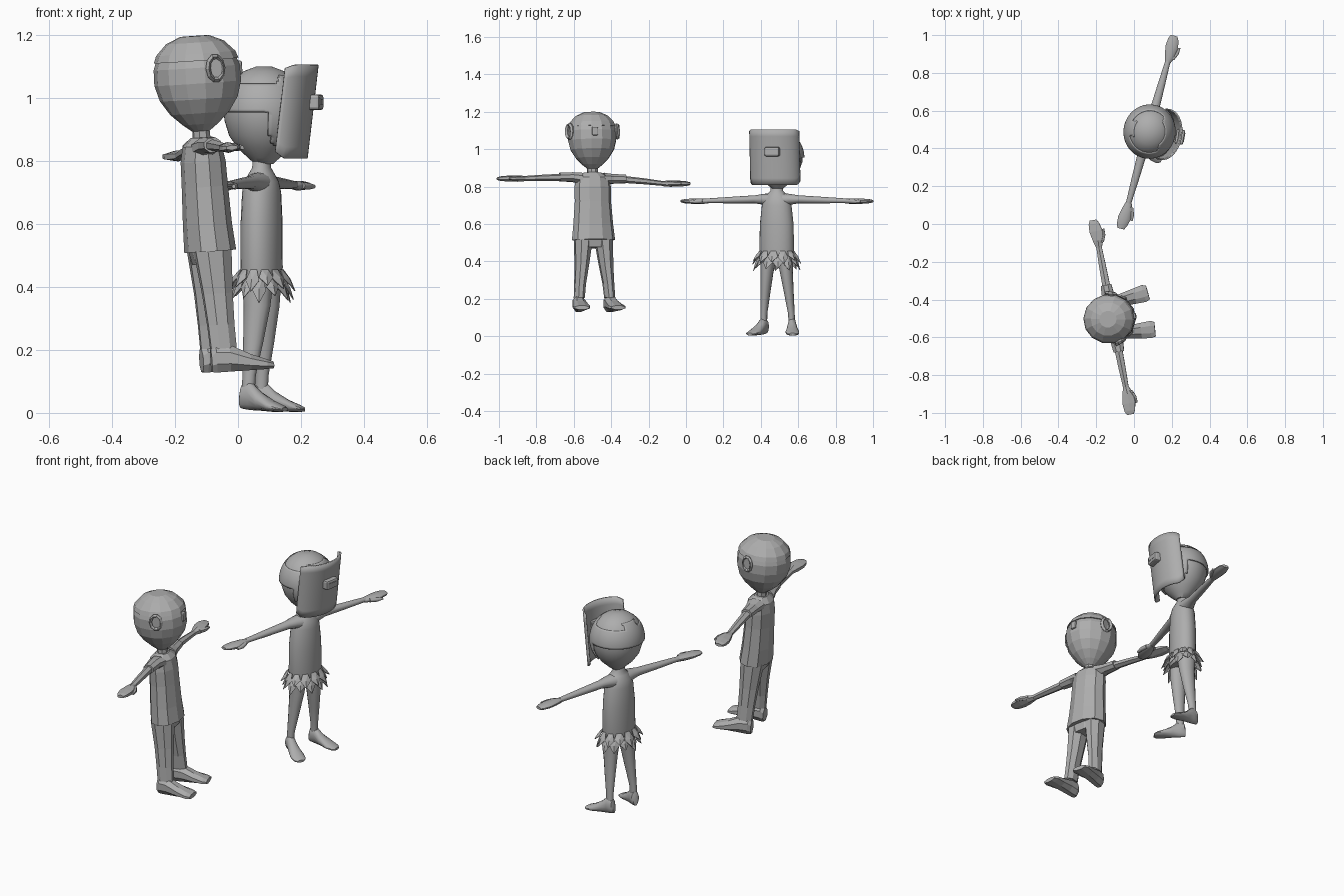
import bpy, bmesh, math
from mathutils import Matrix, Vector

if "Cube" in bpy.data.objects:
    bpy.data.objects.remove(bpy.data.objects["Cube"])

# The whole model is one plain grey
GREY = bpy.data.materials.new("plain grey")
GREY.diffuse_color = (.42, .42, .42, 1)
GREY.use_nodes = True
GREY.node_tree.nodes["Principled BSDF"].inputs["Base Color"].default_value = GREY.diffuse_color

# Each figure is built facing +x around its own origin, then placed
A = Matrix.Translation((-.056, -.488, 0)) @ Matrix.Rotation(math.radians(11), 4, 'Z') @ Matrix.Rotation(math.radians(-4), 4, 'Y')
B = Matrix.Translation((.075, .485, 0)) @ Matrix.Rotation(math.radians(-15.5), 4, 'Z')

def finish(bm, name, M, smooth=False, thick=0):
    bmesh.ops.recalc_face_normals(bm, faces=bm.faces)
    bm.transform(M)
    me = bpy.data.meshes.new(name)
    bm.to_mesh(me)
    bm.free()
    ob = bpy.data.objects.new(name, me)
    bpy.context.collection.objects.link(ob)
    me.materials.append(GREY)
    if thick:
        s = ob.modifiers.new("thickness", 'SOLIDIFY')
        s.thickness = thick
        s.offset = 0
    if smooth:
        bpy.context.view_layer.objects.active = ob
        ob.select_set(True)
        bpy.ops.object.shade_smooth_by_angle(angle=math.radians(40))
        ob.select_set(False)
    return ob

AXES = {'Z': (Vector((1, 0, 0)), Vector((0, 1, 0))),
        'Y': (Vector((1, 0, 0)), Vector((0, 0, 1))),
        'X': (Vector((0, 1, 0)), Vector((0, 0, 1)))}

def loft(name, rings, axis, n, M, smooth=False):
    """rings: (x, y, z, radius_a, radius_b), sections square to the axis"""
    u, v = AXES[axis]
    k = 1 / math.cos(math.pi / n)
    bm = bmesh.new()
    loops = []
    for x, y, z, ra, rb in rings:
        loops.append([bm.verts.new(Vector((x, y, z))
                      + u * ra * k * math.cos(2 * math.pi * (i + .5) / n)
                      + v * rb * k * math.sin(2 * math.pi * (i + .5) / n)) for i in range(n)])
    for p, q in zip(loops, loops[1:]):
        for i in range(n):
            bm.faces.new((p[i], p[(i + 1) % n], q[(i + 1) % n], q[i]))
    bm.faces.new(loops[0])
    bm.faces.new(loops[-1])
    return finish(bm, name, M, smooth)

def box(name, loc, size, M, bevel=0):
    bm = bmesh.new()
    bmesh.ops.create_cube(bm, size=1, matrix=Matrix.Translation(loc) @ Matrix.Diagonal((*size, 1)))
    if bevel:
        bmesh.ops.bevel(bm, geom=bm.edges[:], offset=bevel, segments=2, affect='EDGES', profile=.5)
    return finish(bm, name, M)

def hand(name, s, z, n, M, smooth, reach=.53):
    e = reach - .53
    loft(name, [(0, s * (.38 + e), z, .014, .012), (.003, s * (.42 + e), z, .028, .015),
                (0, s * (.47 + e), z, .034, .014), (-.003, s * (.51 + e), z, .028, .011),
                (-.004, s * reach, z, .018, .007)], 'Y', n, M, smooth)
    loft(name + "_thumb", [(.018, s * (.405 + e), z, .012, .011), (.034, s * (.44 + e), z - .002, .011, .01),
                           (.040, s * (.475 + e), z - .003, .006, .006)], 'Y', n, M, smooth)

# ---------- low-poly figure in shirt and trousers ----------
loft("head", [(0, 0, .895, .024, .024), (0, 0, .92, .056, .055), (0, 0, .955, .092, .088), (0, 0, 1.0, .121, .116),
              (0, 0, 1.05, .135, .128), (0, 0, 1.10, .134, .128), (0, 0, 1.14, .12, .115),
              (0, 0, 1.175, .088, .084), (0, 0, 1.192, .045, .043)], 'Z', 14, A)
loft("hair_cap", [(0, 0, 1.122, .132, .127), (0, 0, 1.145, .123, .118), (0, 0, 1.18, .09, .086),
                  (0, 0, 1.2, .045, .043)], 'Z', 14, A)
loft("neck", [(0, 0, .84, .028, .03), (0, 0, .925, .025, .026)], 'Z', 8, A)
box("nose", (.133, -.01, 1.09), (.02, .032, .045), A, .006)
loft("shirt", [(.003, 0, .515, .077, .112), (0, 0, .6, .073, .103), (0, 0, .72, .069, .094), (0, 0, .8, .067, .094),
               (0, 0, .85, .058, .088), (0, 0, .877, .033, .045)], 'Z', 10, A)
loft("hips", [(0, 0, .475, .052, .085), (0, 0, .54, .066, .1)], 'Z', 10, A)
for s, side, tip in ((-1, "right", .845), (1, "left", .818)):
    mid = .853 if s < 0 else .843
    reach = .518 if s < 0 else .53
    loft(side + "_sleeve", [(0, s * .06, .845, .045, .03), (0, s * .11, mid, .034, .025),
                            (0, s * .18, mid, .028, .023)], 'Y', 8, A)
    loft(side + "_arm", [(0, s * .14, mid, .021, .017), (0, s * .28, (mid + tip) / 2, .018, .014),
                         (0, s * .39, tip, .014, .011)], 'Y', 6, A)
    hand(side + "_hand", s, tip, 6, A, False, reach)
    loft(side + "_trouser_leg", [(0, s * .055, .52, .058, .047), (.004, s * .066, .38, .047, .036),
                                 (.006, s * .077, .28, .042, .029), (.008, s * .083, .205, .041, .027)],
         'Z', 8, A)
    F = A @ Matrix.Translation((0, s * .085, 0)) @ Matrix.Rotation(s * math.radians(5), 4, 'Z')
    loft(side + "_shoe", [(-.034, 0, .168, .024, .036), (-.018, 0, .175, .031, .045), (.025, 0, .173, .034, .043),
                          (.09, 0, .156, .041, .026), (.14, 0, .146, .046, .016), (.162, 0, .142, .038, .011)],
         'X', 8, F)
    # Cupped ear: rim ring and thin inner plate
    bm = bmesh.new()
    grid = [[bm.verts.new((.036 + (.026 + .008 * math.cos(b)) * math.cos(a), s * (.128 + .012 * math.sin(b)
             - .25 * .04 * math.cos(a)), 1.095 + (.038 + .008 * math.cos(b)) * math.sin(a)))
             for b in [math.tau * j / 4 for j in range(4)]] for a in [math.tau * i / 10 for i in range(10)]]
    for i in range(10):
        for j in range(4):
            bm.faces.new((grid[i][j], grid[(i + 1) % 10][j], grid[(i + 1) % 10][(j + 1) % 4], grid[i][(j + 1) % 4]))
    finish(bm, side + "_ear_rim", A)
    loft(side + "_ear", [(.036, s * .112, 1.095, .022, .032), (.036, s * .126, 1.095, .022, .032)], 'Y', 8, A)

# ---------- smooth figure with mask and leaf skirt ----------
H = B @ Matrix.Translation((.006, .006, 0)) @ Matrix.Rotation(math.radians(5), 4, 'Z')
loft("masked_head", [(0, 0, .79, .028, .03), (0, 0, .81, .05, .054), (0, 0, .84, .082, .086), (0, 0, .88, .11, .115),
                     (0, 0, .93, .125, .132), (0, 0, .98, .128, .135), (0, 0, 1.02, .119, .125),
                     (0, 0, 1.06, .095, .10), (0, 0, 1.085, .065, .068), (0, 0, 1.1, .025, .026)],
     'Z', 28, H, True)
loft("torso", [(0, 0, .39, .058, .082), (0, 0, .46, .064, .094), (0, 0, .6, .064, .091), (0, 0, .7, .060, .08),
               (0, 0, .735, .053, .07), (0, 0, .76, .04, .05), (0, 0, .778, .03, .034), (0, 0, .815, .026, .03)],
     'Z', 24, B, True)
for s, side in ((-1, "right"), (1, "left")):
    loft(side + "_bare_arm", [(0, s * .03, .728, .044, .036), (0, s * .075, .732, .034, .028),
                              (0, s * .12, .732, .024, .021), (0, s * .25, .728, .02, .017),
                              (0, s * .39, .724, .014, .012)], 'Y', 14, B, True)
    hand(side + "_bare_hand", s, .722, 12, B, True)
    loft(side + "_bare_leg", [(0, s * .046, .43, .05, .044), (0, s * .054, .34, .042, .033),
                              (-.01, s * .066, .22, .031, .024), (-.02, s * .076, .12, .021, .017),
                              (-.024, s * .078, .04, .02, .017)], 'Z', 14, B, True)
    F = B @ Matrix.Translation((-.024, s * .078, 0)) @ Matrix.Rotation(s * math.radians(17), 4, 'Z')
    loft(side + "_bare_foot", [(-.026, 0, .04, .012, .024), (-.018, 0, .052, .02, .038), (.01, 0, .056, .022, .046),
                               (.045, 0, .038, .028, .030), (.09, 0, .022, .036, .018), (.125, 0, .014, .033, .011),
                               (.14, 0, .011, .018, .006)], 'X', 14, F, True)

# Head strap: shell around the head, open at the crown and lower back
bm = bmesh.new()
bmesh.ops.create_uvsphere(bm, u_segments=64, v_segments=48, radius=1,
                          matrix=Matrix.Translation((0, 0, .955)) @ Matrix.Diagonal((.134, .14, .146, 1)))
def covered(c):
    front = c.x > .035 + max(0, .93 - c.z) * .1 and c.z > .85
    return (c.z > .953 or front) and c.z < (1.068 if abs(c.y) < .04 or c.x > .06 else 1.04)
bmesh.ops.delete(bm, geom=[f for f in bm.faces if not covered(f.calc_center_median())], context='FACES')
finish(bm, "head_strap", H, True, .008)

# Curved mask plate, leaning outward at the top, rounded corners
bm = bmesh.new()
cols, rows, rings = 24, 8, []
for i in range(cols + 1):
    a = math.radians(-82 + 164 * i / cols)
    edge = max(0, abs(math.sin(a)) - .86) / .14
    low, high = .808 + .025 * edge ** 2, 1.106 - .012 * edge ** 2
    col = []
    for j in range(rows + 1):
        z = low + (high - low) * j / rows
        col.append(bm.verts.new((.046 + (z - .81) * .12 + .088 * math.cos(a), .134 * math.sin(a), z)))
    rings.append(col)
for p, q in zip(rings, rings[1:]):
    for j in range(rows):
        bm.faces.new((p[j], q[j], q[j + 1], p[j + 1]))
finish(bm, "mask_plate", H, True, .008)
box("mask_snout", (.163, .002, .987), (.046, .08, .05), H, .009)
box("snout_slot", (.186, .002, .988), (.004, .05, .018), H)

# Leaf skirt: two layers of pointed leaves
bm = bmesh.new()
for layer, (top, drop, flare) in enumerate(((.455, .06, .036), (.43, .07, .03))):
    n = 12
    for i in range(n):
        a, w = math.tau * (i + .5 * layer) / n, math.pi / n
        def pt(da, out, z):
            return bm.verts.new(((.066 + out) * math.cos(a + da), (.094 + out) * math.sin(a + da), z))
        d = drop * (1 + .18 * math.sin(i * 2.3))
        tl, tr = pt(-w * .6, 0, top), pt(w * .6, 0, top)
        ml, mr = pt(-w, flare * .5, top - d * .5), pt(w, flare * .5, top - d * .5)
        mid, tip = pt(0, flare * .5 + .006, top - d * .45), pt(0, flare * 1.1, top - d)
        for f in ((tl, mid, tr), (tl, ml, mid), (tr, mid, mr), (ml, tip, mid), (mid, tip, mr)):
            bm.faces.new(f)
finish(bm, "leaf_skirt", B, False, .003)
